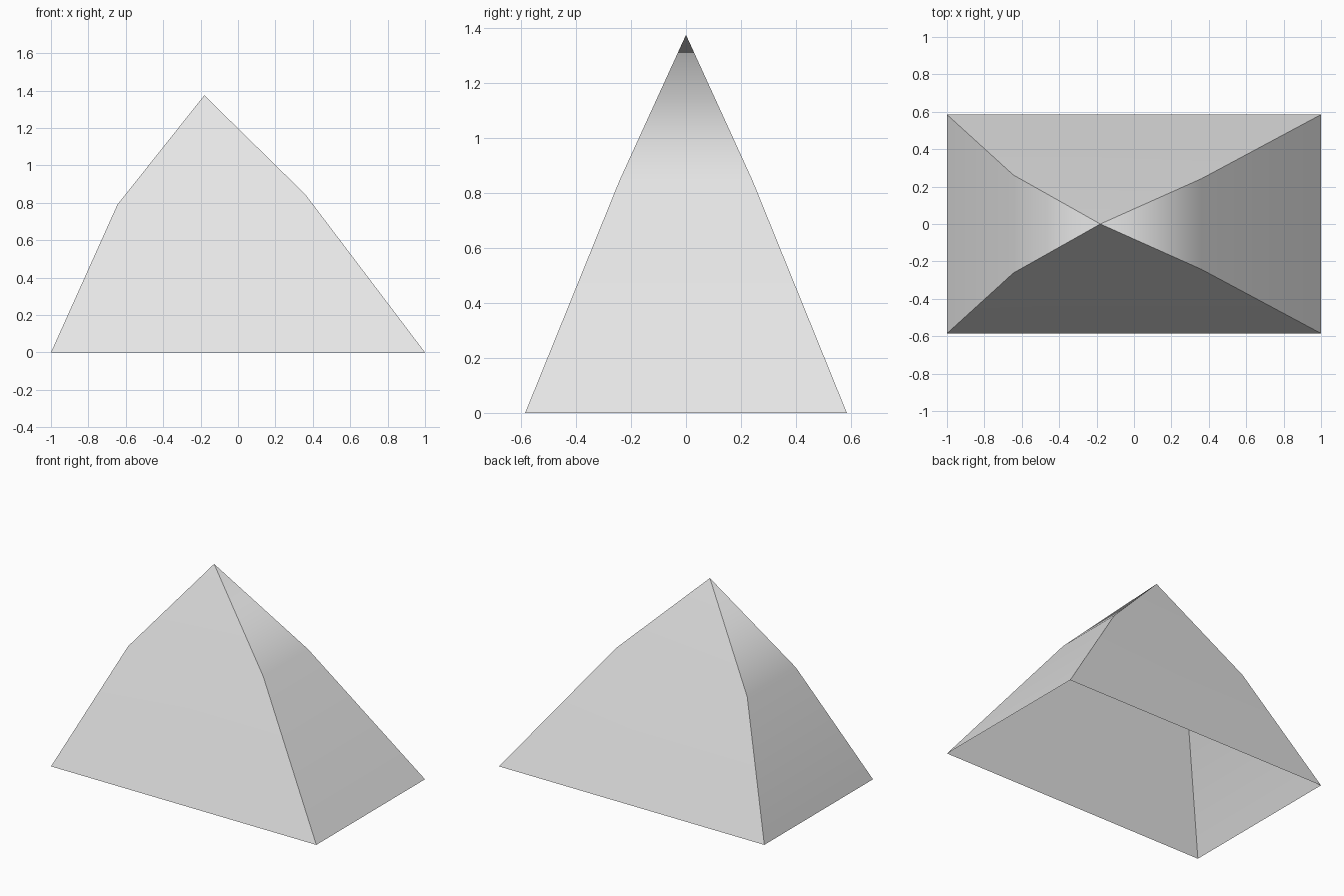
import bpy

cube = bpy.data.objects.get("Cube")
if cube:
    bpy.data.objects.remove(cube, do_unlink=True)

# Single pale grey fabric
fabric = bpy.data.materials.new("pale_grey")
fabric.use_nodes = True
grey = (0.8, 0.8, 0.8, 1)
fabric.diffuse_color = grey
fabric.node_tree.nodes["Principled BSDF"].inputs["Base Color"].default_value = grey

# Outline of the tent: (x, half depth, height), from -x base over the peak to +x base
outline = [(-1, 0.585, 0), (-0.645, 0.262, 0.79), (-0.18, 0, 1.375),
           (0.36, 0.242, 0.845), (1, 0.585, 0)]


def add_panel(name, verts, faces):
    mesh = bpy.data.meshes.new(name)
    mesh.from_pydata(verts, [], faces)
    mesh.materials.append(fabric)
    mesh.polygons.foreach_set("use_smooth", [True] * len(faces))
    mesh.update()
    obj = bpy.data.objects.new(name, mesh)
    bpy.context.collection.objects.link(obj)
    return obj


# Front and back walls: a wide lower quad and a triangle up to the peak
for name, side in (("front_wall", -1), ("back_wall", 1)):
    verts = [(x, side * y, z) for x, y, z in outline]
    faces = [(0, 4, 3, 1), (1, 3, 2)]
    if side > 0:
        faces = [f[::-1] for f in faces]
    add_panel(name, verts, faces)

# Both end walls share the peak, so their smooth shading runs over the top
verts = [(x, -y, z) for x, y, z in outline]
verts += [(x, y, z) for x, y, z in outline if y > 0]
faces = [(0, 1, 6, 5), (1, 2, 6), (2, 3, 7), (3, 4, 8, 7)]
add_panel("end_walls", verts, faces)
